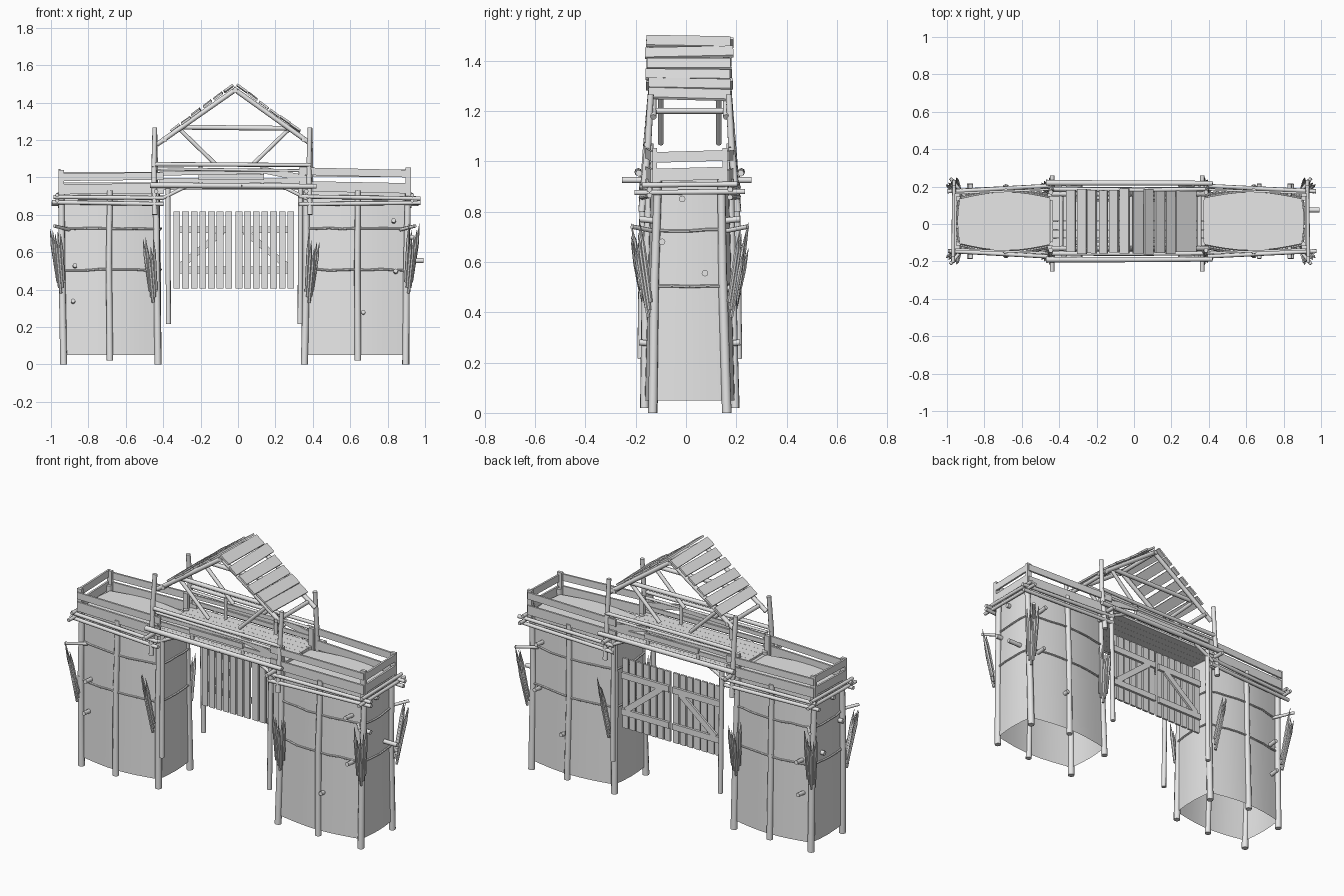
import bpy, bmesh, math, random
from mathutils import Vector, Matrix

random.seed(4)
if "Cube" in bpy.data.objects:
    bpy.data.objects.remove(bpy.data.objects["Cube"])

grey = bpy.data.materials.new("weathered_grey")
grey.use_nodes = True
grey.diffuse_color = (0.8, 0.8, 0.8, 1)
grey.node_tree.nodes["Principled BSDF"].inputs["Base Color"].default_value = (0.8, 0.8, 0.8, 1)

MID = 0.015        # depth centre of the towers
AXIS = -0.02       # centre line of the gate
FLOOR = 0.93


def jit(a):
    return random.uniform(-a, a)


def finish(bm, name):
    mesh = bpy.data.meshes.new(name)
    bm.to_mesh(mesh)
    bm.free()
    mesh.materials.append(grey)
    ob = bpy.data.objects.new(name, mesh)
    bpy.context.collection.objects.link(ob)
    return ob


def log(bm, p, q, r, r2=None, sides=8):
    """Round timber from p to q."""
    p, q = Vector(p), Vector(q)
    d = q - p
    m = Matrix.Translation((p + q) / 2) @ d.to_track_quat('Z', 'Y').to_matrix().to_4x4()
    bmesh.ops.create_cone(bm, cap_ends=True, segments=sides, radius1=r,
                          radius2=r if r2 is None else r2, depth=d.length, matrix=m)


def bent(bm, p, q, r, bend=0.006):
    """Long timber with a slight natural kink."""
    p, q = Vector(p), Vector(q)
    m = p.lerp(q, 0.55) + Vector((jit(bend), jit(bend), 0))
    log(bm, p, m, r, r * 0.94)
    log(bm, m, q, r * 0.94, r * 0.85)


def plank(bm, p, q, width, thick, up=(0, 0, 1)):
    """Flat board from p to q, its width measured along up."""
    p, q = Vector(p), Vector(q)
    x = (q - p).normalized()
    y = Vector(up).cross(x).normalized()
    z = x.cross(y)
    m = Matrix((x, y, z)).transposed().to_4x4()
    m = Matrix.Translation((p + q) / 2) @ m @ Matrix.Diagonal(((q - p).length, thick, width, 1))
    bmesh.ops.create_cube(bm, size=1, matrix=m)


def ring(x0, x1, z, grow=0.0):
    """Bowed outline of a tower at height z."""
    h = 0.145 - 0.025 * z / FLOOR + grow
    corners = [(x0 - grow, -h), (x1 + grow, -h), (x1 + grow, h), (x0 - grow, h)]
    pts = []
    for i, (ax, ay) in enumerate(corners):
        bx, by = corners[(i + 1) % 4]
        n, bow = (8, 0.036) if i % 2 == 0 else (4, 0.012)
        d = Vector((by - ay, ax - bx)).normalized() * bow
        for k in range(n):
            t = k / n
            s = math.sin(math.pi * t)
            pts.append((ax + (bx - ax) * t + d.x * s, MID + ay + (by - ay) * t + d.y * s, z))
    return pts


def tower(side, x0, x1):
    outer, inner = (x0, x1) if x0 < -0.5 else (x1, x0)
    s = 1 if outer > 0 else -1

    # hide wall with a floor on top, open below
    bm = bmesh.new()
    rows = [[bm.verts.new(p) for p in ring(x0, x1, z)] for z in (0.05, 0.35, 0.65, FLOOR)]
    n = len(rows[0])
    for a, b in zip(rows, rows[1:]):
        for i in range(n):
            j = (i + 1) % n
            bm.faces.new((a[i], a[j], b[j], b[i]))
    bm.faces.new(rows[-1])
    finish(bm, side + "_tower_wall")

    # upright poles
    bm = bmesh.new()
    for f in (-1, 1):
        bent(bm, (outer, MID + f * 0.147, 0), (outer + s * 0.012, MID + f * 0.125, 0.96), 0.019)
        bent(bm, (inner, MID + f * 0.147, 0), (inner + s * 0.01, MID + f * 0.125, 0.95), 0.019)
        mx = (x0 + x1) / 2 - 0.02 * (s < 0) + 0.015
        bent(bm, (mx, MID + f * 0.18, 0.02), (mx, MID + f * 0.16, 0.93), 0.018)
    finish(bm, side + "_tower_poles")

    # thin bands tied round the wall
    bm = bmesh.new()
    for z in (0.505, 0.725):
        pts = [Vector(p) + Vector((0, 0, jit(0.004))) for p in ring(x0, x1, z, 0.004)]
        for a, b in zip(pts, pts[1:] + pts[:1]):
            log(bm, a, b, 0.006, sides=6)
    finish(bm, side + "_tower_bands")

    # crossed logs under the parapet
    bm = bmesh.new()
    for f in (-1, 1):
        y = MID + f * 0.18
        for z in (0.892, 0.862):
            log(bm, (outer + s * (0.06 + jit(0.02)), y - f * 0.02, z + jit(0.006)),
                (inner - s * 0.03, y + f * 0.012, z + jit(0.006)), 0.011)
    for z, e in ((0.875, 0.22), (0.905, 0.19)):
        log(bm, (outer + s * 0.035, MID - e, z), (outer + s * 0.03, MID + e, z + 0.004), 0.01)
    log(bm, (inner + s * 0.01, -0.255, 0.925), (inner + s * 0.01, 0.26, 0.925), 0.012)
    finish(bm, side + "_tower_cross_logs")

    # parapet boards and their stub posts
    bm = bmesh.new()
    lift = 0.012 if s > 0 else 0
    end = outer + s * 0.022
    for f in (-1, 1):
        for z, w in ((0.94, 0.055), (1.005 + lift, 0.04)):
            plank(bm, (end, MID + f * 0.15, z + jit(0.005)),
                  (inner - s * 0.03, MID + f * 0.172, z + lift + jit(0.005)), w, 0.011)
        for x in (end - s * 0.008, inner + s * 0.02):
            plank(bm, (x, MID + f * 0.14, 0.87), (x, MID + f * 0.14, 1.04 + lift), 0.03, 0.018, (1, 0, 0))
    for z, w in ((0.945, 0.05), (1.015, 0.042)):
        plank(bm, (end, MID - 0.14, z), (end, MID + 0.14, z + 0.008), w, 0.011)
    finish(bm, side + "_tower_parapet")

    # fans of sharpened stakes at the four corners
    bm = bmesh.new()
    for x, dx, z0 in ((outer + s * 0.015, 0.05, 0.38), (inner + s * 0.025, 0.045, 0.33)):
        for f in (-1, 1):
            for i in range(5):
                k = i - 2
                a = Vector((x + s * k * 0.008, MID + f * (0.165 - k * 0.005), z0 + abs(k) * 0.03))
                b = a + Vector((s * (dx * 0.6 + k * 0.006), f * (0.05 - k * 0.004), 0.29 + jit(0.03)))
                m = a.lerp(b, 0.7)
                log(bm, a, m, 0.008, 0.009, 6)
                log(bm, m, b, 0.009, 0.0008, 6)
    finish(bm, side + "_tower_stakes")

    # short pegs through the wall
    bm = bmesh.new()
    for u, z in ((0.1, 0.33 if s < 0 else 0.49), (0.12, 0.52 if s < 0 else 0.76), (0.42, 0.27)):
        if s < 0 and u > 0.4:
            continue
        x = outer - s * u * (x1 - x0)
        for f in (-1, 1):
            log(bm, (x, MID + f * 0.1, z), (x, MID + f * 0.2, z + 0.01), 0.012)
    for y, z, e in ((0.075, 0.555, 0.095), (-0.095, 0.68, 0.04), (-0.015, 0.85, 0.03)):
        log(bm, (outer - s * 0.05, y, z), (outer + s * (e if s > 0 else 0.03), y, z), 0.013)
    for f in (-1, 1):
        log(bm, (outer - s * 0.03, MID + f * 0.13, 0.72), (outer + s * 0.05, MID + f * 0.23, 0.74), 0.009)
    finish(bm, side + "_tower_pegs")


tower("right", -0.932, -0.428)
tower("left", 0.355, 0.897)

# gateway posts, door posts and corner braces
posts, doors, braces = bmesh.new(), bmesh.new(), bmesh.new()
for s in (-1, 1):
    for f in (-1, 1):
        x = AXIS + s * 0.415
        bent(posts, (x - 0.01, MID + f * 0.19, 0.8), (x - 0.01, MID + f * 0.155, 1.265), 0.015)
        log(doors, (AXIS + s * 0.352, MID + f * 0.195, 0.215), (AXIS + s * 0.355, MID + f * 0.185, 0.94), 0.014)
        log(braces, (AXIS + s * 0.39, MID + f * 0.19, 0.885), (AXIS + s * 0.26, MID + f * 0.19, 0.95), 0.01)
finish(posts, "gateway_posts")
finish(doors, "door_posts")
finish(braces, "gateway_braces")

# bridge deck, beams and railing
bm = bmesh.new()
for i in range(8):
    y = MID - 0.16 + i * 0.0457
    plank(bm, (-0.435, y, 0.94), (0.375, y, 0.94), 0.045, 0.014, (0, 1, 0))
finish(bm, "bridge_deck")
bm = bmesh.new()
for f in (-1, 1):
    bent(bm, (-0.47, MID + f * 0.205, 0.958), (0.42, MID + f * 0.203, 0.952), 0.015)
    bent(bm, (-0.44, MID + f * 0.172, 1.07), (0.39, MID + f * 0.172, 1.066), 0.012)
    log(bm, (-0.43, MID + f * 0.165, 1.045), (0.37, MID + f * 0.165, 1.035), 0.008)
    plank(bm, (-0.42, MID + f * 0.16, 1.02), (0.13, MID + f * 0.16, 1.03), 0.022, 0.01)
    plank(bm, (0.13, MID + f * 0.165, 1.04), (0.375, MID + f * 0.165, 0.99), 0.035, 0.01)
    plank(bm, (-0.21, MID + f * 0.17, 1.0), (0.14, MID + f * 0.17, 1.0), 0.03, 0.01)
    plank(bm, (-0.42, MID + f * 0.16, 0.985), (0.37, MID + f * 0.16, 0.98), 0.025, 0.01)
    for x in (-0.2, 0.13):
        log(bm, (x, MID + f * 0.155, 0.94), (x, MID + f * 0.155, 1.07), 0.01)
finish(bm, "bridge_railing")

# roof frame
ridge = Vector((AXIS + 0.005, 0, 1.475))
bm = bmesh.new()
for f in (-1, 1):
    y = MID + f * 0.145
    for s in (-1, 1):
        log(bm, (AXIS + s * 0.415, y, 1.175), (ridge.x - s * 0.01, y, ridge.z), 0.013)
        log(bm, (AXIS + s * 0.29, MID + f * 0.115, 1.255), (AXIS + s * 0.1, MID + f * 0.115, 1.07), 0.011)
    log(bm, (-0.3, MID + f * 0.125, 1.268), (0.26, MID + f * 0.125, 1.262), 0.013)
for x, z in ((ridge.x, 1.462), (AXIS - 0.37, 1.2), (AXIS + 0.37, 1.2)):
    log(bm, (x, MID - 0.16, z), (x, MID + 0.16, z), 0.012)
finish(bm, "roof_frame")

# roof boards
bm = bmesh.new()
for s in (-1, 1):
    slope = Vector((s * 0.41, 0, -0.3)).normalized()
    lift = Vector((s * 0.3, 0, 0.41)).normalized() * 0.02
    for i in range(6):
        c = ridge + lift + slope * (0.032 + i * 0.07 + jit(0.004))
        c.z += jit(0.003)
        tilt = Vector((0, 0, jit(0.005)))
        tip = slope + Vector((0, 0, jit(0.06)))
        plank(bm, c + tilt + Vector((0, MID - 0.172 + jit(0.008), 0)),
              c - tilt + Vector((0, MID + 0.168 + jit(0.008), 0)),
              (0.064 if s > 0 else 0.054) + jit(0.005), 0.011, tip)
finish(bm, "roof_boards")

# two slatted gate leaves with bars and diagonals behind
for name, x0, s in (("right", -0.345, 1), ("left", -0.013, -1)):
    bm = bmesh.new()
    for i in range(7):
        x = x0 + 0.018 + i * 0.0462
        plank(bm, (x, 0.16, 0.405), (x, 0.16, 0.818), 0.036, 0.012, (1, 0, 0))
    x1 = x0 + 0.312
    for z in (0.505, 0.72):
        plank(bm, (x0, 0.173, z), (x1, 0.173, z), 0.036, 0.014)
    lo, hi = (x0 + 0.03, x1 - 0.05) if s > 0 else (x1 - 0.03, x0 + 0.05)
    plank(bm, (lo, 0.174, 0.52), (hi, 0.174, 0.71), 0.034, 0.012)
    finish(bm, name + "_gate_leaf")

# smooth round timber, keep board edges crisp
for ob in bpy.context.scene.objects:
    ob.select_set(ob.type == 'MESH')
    if ob.type == 'MESH':
        bpy.context.view_layer.objects.active = ob
bpy.ops.object.shade_smooth_by_angle(angle=math.radians(50))
